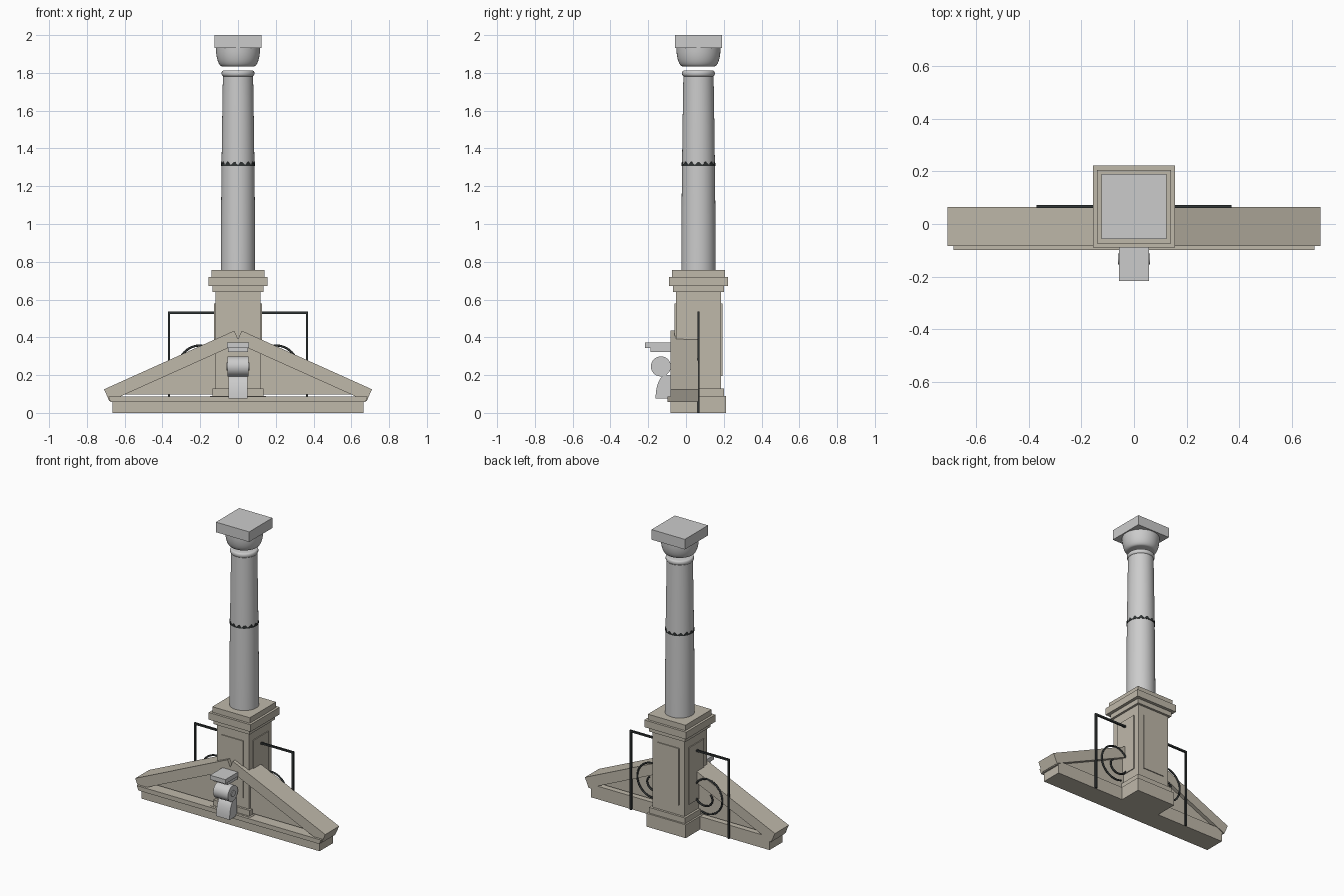
import bpy, bmesh, math
from mathutils import Matrix, Vector

if "Cube" in bpy.data.objects:
    bpy.data.objects.remove(bpy.data.objects["Cube"])

CY = 0.066  # column / pedestal axis in y


def mat(name, c):
    m = bpy.data.materials.new(name)
    m.diffuse_color = (*c, 1)
    m.use_nodes = True
    m.node_tree.nodes["Principled BSDF"].inputs["Base Color"].default_value = m.diffuse_color
    return m


STONE = mat("warm_stone", (0.52, 0.48, 0.40))
IRON = mat("dark_iron", (0.03, 0.035, 0.035))


def finish(name, bm, m=None, smooth=False):
    bmesh.ops.recalc_face_normals(bm, faces=bm.faces)
    me = bpy.data.meshes.new(name)
    bm.to_mesh(me)
    bm.free()
    ob = bpy.data.objects.new(name, me)
    bpy.context.collection.objects.link(ob)
    if m:
        me.materials.append(m)
    if smooth:
        bpy.ops.object.select_all(action='DESELECT')
        bpy.context.view_layer.objects.active = ob
        ob.select_set(True)
        bpy.ops.object.shade_smooth_by_angle(angle=math.radians(35))
    return ob


def box(name, x, y, z, m=None):
    bm = bmesh.new()
    size = [b - a for a, b in (x, y, z)]
    mid = [(a + b) / 2 for a, b in (x, y, z)]
    bmesh.ops.create_cube(bm, size=1, matrix=Matrix.Translation(mid) @ Matrix.Diagonal((*size, 1)))
    return finish(name, bm, m)


def square(name, h, z0, z1, m=None):
    return box(name, (-h, h), (CY - h, CY + h), (z0, z1), m)


def prism(name, pts, axis, a, b, m=None, smooth=False):
    """Extrude a profile along x (pts are y,z) or along y (pts are x,z)."""
    bm = bmesh.new()
    place = (lambda p: (a, p[0], p[1])) if axis == 'x' else (lambda p: (p[0], a, p[1]))
    f = bm.faces.new([bm.verts.new(place(p)) for p in pts])
    r = bmesh.ops.extrude_face_region(bm, geom=[f])
    d = Vector((b - a, 0, 0)) if axis == 'x' else Vector((0, b - a, 0))
    bmesh.ops.translate(bm, vec=d, verts=[v for v in r['geom'] if isinstance(v, bmesh.types.BMVert)])
    return finish(name, bm, m, smooth)


def lathe(name, prof, n=40, m=None):
    """Closed solid of revolution about the column axis; prof is (radius, z)."""
    bm = bmesh.new()
    rings = [[bm.verts.new((r * math.cos(2 * math.pi * i / n), CY + r * math.sin(2 * math.pi * i / n), z))
              for i in range(n)] for r, z in prof]
    for lo, hi in zip(rings, rings[1:]):
        for i in range(n):
            j = (i + 1) % n
            bm.faces.new((lo[i], lo[j], hi[j], hi[i]))
    bm.faces.new(rings[0])
    bm.faces.new(rings[-1])
    return finish(name, bm, m, True)


# Pedestal: plinth, base moulding, die, cornice steps
for name, h, z0, z1 in (("plinth", 0.147, 0, 0.09), ("base_moulding", 0.135, 0.09, 0.128),
                        ("die", 0.12, 0.128, 0.645), ("bed_moulding", 0.135, 0.64, 0.672),
                        ("pedestal_cornice", 0.156, 0.672, 0.72), ("column_plinth", 0.14, 0.72, 0.757)):
    square(name, h, z0, z1, STONE)

# Raised panels on the four faces of the die
for s in (-1, 1):
    a, b = sorted((s * 0.11, s * 0.126))
    box("side_panel", (a, b), (CY - 0.08, CY + 0.08), (0.195, 0.578), STONE)
    box("face_panel", (-0.08, 0.08), (CY + a, CY + b), (0.195, 0.578), STONE)

# Column shaft with slight swelling, astragal, echinus, abacus
shaft = []
for i in range(13):
    t = i / 12
    shaft.append((0.091 - 0.011 * t ** 1.6, 0.757 + 1.025 * t))
lathe("column_shaft", shaft)
lathe("astragal", [(0.078 + 0.009 * math.sin(math.pi * i / 8), 1.797 - 0.015 * math.cos(math.pi * i / 8))
                   for i in range(9)])
lathe("echinus", [(0.083 + 0.034 * math.sin(math.pi / 2 * i / 8), 1.932 - 0.098 * math.cos(math.pi / 2 * i / 8))
                  for i in range(9)])
square("abacus", 0.124, 1.932, 2.0)

# Iron band around the shaft with a wavy upper edge
bm = bmesh.new()
N = 96
rows = []
for i in range(N):
    a = 2 * math.pi * i / N
    top = 1.322 + 0.008 * math.cos(14 * a)
    rows.append([bm.verts.new((r * math.cos(a), CY + r * math.sin(a), z))
                 for r, z in ((0.084, 1.308), (0.0895, 1.308), (0.0895, top), (0.084, top))])
for i in range(N):
    p, q = rows[i], rows[(i + 1) % N]
    for k in range(4):
        bm.faces.new((p[k], q[k], q[(k + 1) % 4], p[(k + 1) % 4]))
finish("shaft_band", bm, IRON)

# Pediment: base course, horizontal cornice, recessed tympanum, raking cornices
box("pediment_base", (-0.665, 0.665), (-0.081, 0.06), (0, 0.06), STONE)
prism("pediment_cornice", [(-0.675, 0.058), (0.675, 0.058), (0.687, 0.088), (-0.687, 0.088)], 'y', -0.098, 0.06, STONE)
prism("tympanum", [(-0.6, 0.098), (0.6, 0.098), (0, 0.368)], 'y', -0.04, 0.04, STONE)
for s in (-1, 1):
    prism("raking_cornice", [(s * 0.709, 0.125), (s * 0.02, 0.435), (s * -0.009, 0.371), (s * 0.681, 0.061)],
          'y', -0.083, 0.065, STONE)

# Scrolled console in front
box("console_cap", (-0.057, 0.057), (-0.217, -0.08), (0.343, 0.372))
box("console_fillet", (-0.052, 0.052), (-0.187, -0.08), (0.322, 0.343))


def disc(cy, cz, r, n=28):
    return [(cy + r * math.cos(2 * math.pi * i / n), cz + r * math.sin(2 * math.pi * i / n)) for i in range(n)]


prism("console_scroll", disc(-0.133, 0.246, 0.053), 'x', -0.055, 0.055, None, True)
prism("console_scroll_eye", disc(-0.133, 0.246, 0.021), 'x', -0.06, 0.06, None, True)
foot = [(-0.083, 0.077), (-0.161, 0.077)]
for i in range(1, 9):
    a = math.pi / 2 * i / 8
    foot.append((-0.161 + 0.052 * (1 - math.cos(a)), 0.077 + 0.123 * math.sin(a)))
prism("console_foot", foot + [(-0.083, 0.2)], 'x', -0.05, 0.05, None, True)


# Iron railing wings: frame bars plus a spiral scroll on each side
def rod(name, pts, r):
    cu = bpy.data.curves.new(name, 'CURVE')
    cu.dimensions = '3D'
    cu.bevel_depth = r
    cu.bevel_resolution = 2
    cu.use_fill_caps = True
    sp = cu.splines.new('POLY')
    sp.points.add(len(pts) - 1)
    for p, c in zip(sp.points, pts):
        p.co = (*c, 1)
    cu.materials.append(IRON)
    ob = bpy.data.objects.new(name, cu)
    bpy.context.collection.objects.link(ob)


for s in (-1, 1):
    x0, x1 = sorted((s * 0.11, s * 0.371))
    box("rail_top", (x0, x1), (0.06, 0.072), (0.524, 0.536), IRON)
    x0, x1 = sorted((s * 0.359, s * 0.371))
    box("rail_post", (x0, x1), (0.06, 0.072), (0, 0.536), IRON)
    spiral = []
    for i in range(57):
        t = i / 56
        a = math.radians(-110 + 500 * t)
        r = 0.117 if t < 0.4 else 0.117 - 0.085 * (t - 0.4) / 0.6
        spiral.append((s * (0.2 + r * math.cos(a)), 0.066, 0.24 + r * math.sin(a)))
    rod("rail_scroll", spiral, 0.006)
